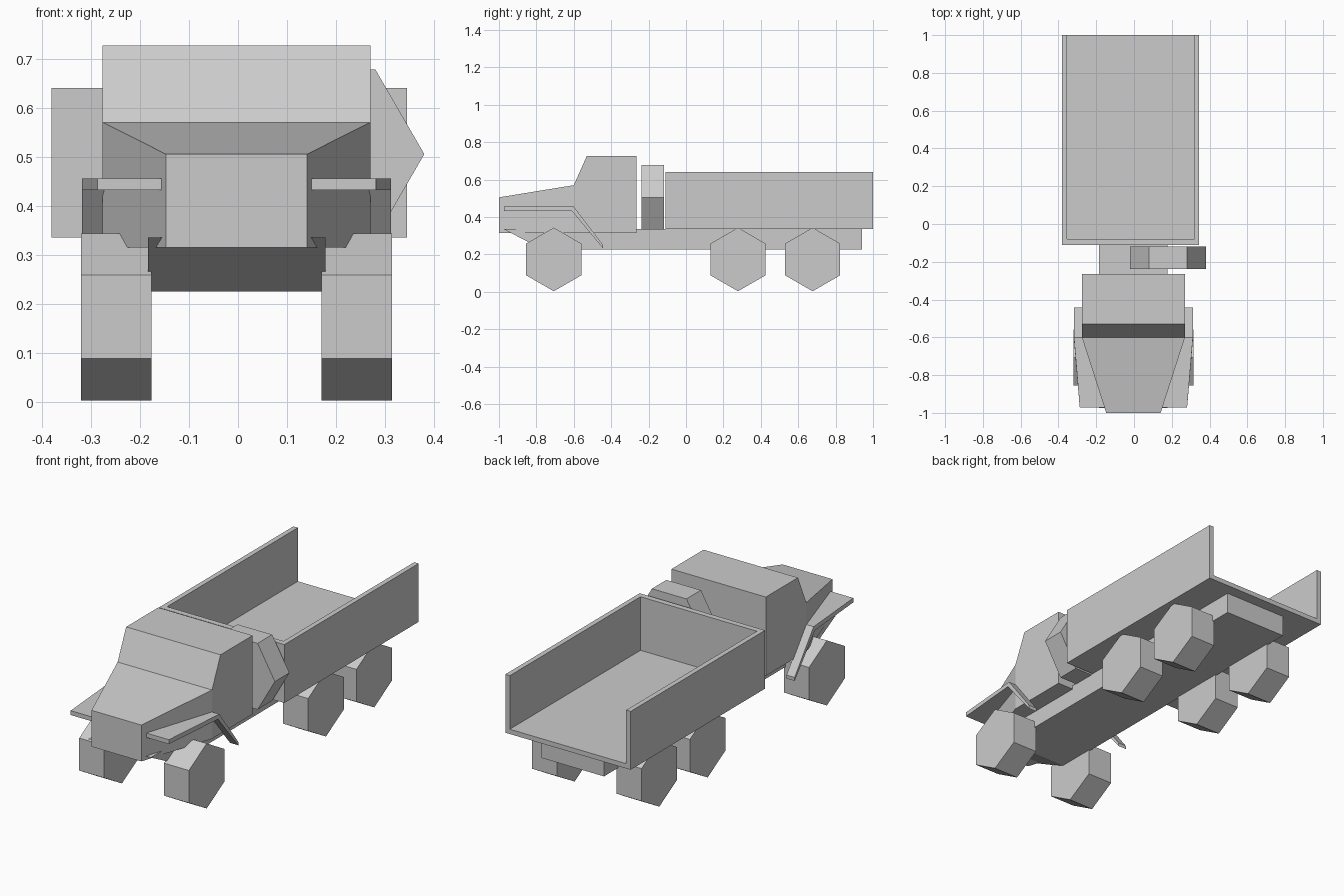
import bpy, bmesh
from math import cos, sin, pi

if "Cube" in bpy.data.objects:
    bpy.data.objects.remove(bpy.data.objects["Cube"])

CX = -0.003  # centre line of cab, chassis and wheels


def mesh_object(name, verts, faces):
    mesh = bpy.data.meshes.new(name)
    mesh.from_pydata(verts, [], faces)
    bm = bmesh.new()
    bm.from_mesh(mesh)
    bmesh.ops.recalc_face_normals(bm, faces=bm.faces)
    bm.to_mesh(mesh)
    bm.free()
    obj = bpy.data.objects.new(name, mesh)
    bpy.context.collection.objects.link(obj)
    return obj


def bridge(name, ring_a, ring_b):
    """Closed solid between two matching outlines."""
    n = len(ring_a)
    faces = [tuple(range(n)), tuple(range(n, 2 * n))]
    faces += [(i, (i + 1) % n, n + (i + 1) % n, n + i) for i in range(n)]
    return mesh_object(name, ring_a + ring_b, faces)


def side_profile(name, pts):
    """Solid from (half width, y, z) outline points, symmetric about CX."""
    return bridge(name, [(CX - w, y, z) for w, y, z in pts],
                  [(CX + w, y, z) for w, y, z in pts])


# Chassis with sloped nose
side_profile("chassis", [(.181, y, z) for y, z in
             ((-.975, .335), (-.765, .225), (.94, .225), (.94, .335))])

# Cab, and hood tapering toward the nose
side_profile("cab", [(.273, y, z) for y, z in
             ((-.6, .315), (-.6, .57), (-.53, .727), (-.265, .727), (-.265, .315))])
side_profile("hood", [(.144, -1, .315), (.144, -1, .505),
                      (.273, -.6, .57), (.273, -.6, .315)])

# Cargo bed: U-shaped section, open at the rear, plus front wall
L, R, B, T = -.38, .345, .335, .64
section = [(L, B), (R, B), (R, T), (R - .026, T), (R - .026, B + .025),
           (L + .026, B + .025), (L + .026, T), (L, T)]
bridge("cargo_bed", [(x, -.08, z) for x, z in section],
       [(x, 1, z) for x, z in section])
wall = [(L, B), (R, B), (R, T), (L, T)]
bridge("cargo_front_wall", [(x, -.11, z) for x, z in wall],
       [(x, -.08, z) for x, z in wall])

# Six-sided wheels
for side in (-1, 1):
    for label, y in (("front", -.707), ("middle", .278), ("rear", .677)):
        ring = [(y + .17 * sin(i * pi / 3), .173 + .17 * cos(i * pi / 3))
                for i in range(6)]
        bridge(f"wheel_{label}_{'right' if side > 0 else 'left'}",
               [(CX + side * .173, a, b) for a, b in ring],
               [(CX + side * .317, a, b) for a, b in ring])

# Spare wheel behind the cab
ring = [(.18 + .2 * cos(i * pi / 3), .505 + .173 / sin(pi / 3) * sin(i * pi / 3))
        for i in range(6)]
bridge("spare_wheel", [(x, -.238, z) for x, z in ring],
       [(x, -.118, z) for x, z in ring])

# Fenders: thin plates hugging the hood, then sloping down behind the wheel
inner = [(.15, -.972, .455), (.268, -.6, .455), (.268, -.443, .25),
         (.268, -.443, .232), (.268, -.61, .432), (.15, -.972, .432)]
outer_x = [.284, .315, .315, .315, .315, .284]
for side, label in ((-1, "left"), (1, "right")):
    bridge(f"fender_{label}", [(CX + side * x, y, z) for x, y, z in inner],
           [(CX + side * o, y, z) for o, (x, y, z) in zip(outer_x, inner)])
